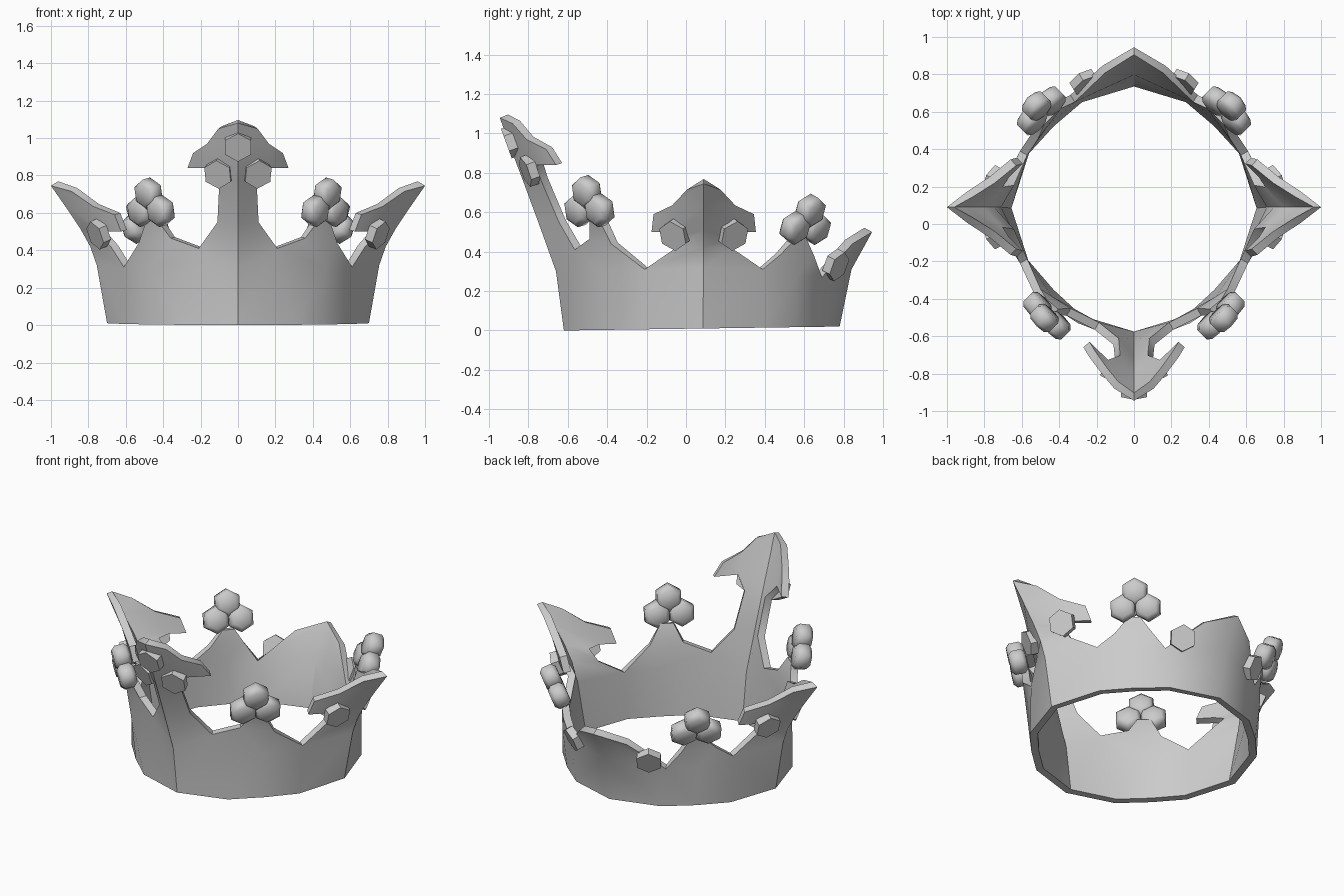
import bpy, bmesh, math
from mathutils import Vector

if "Cube" in bpy.data.objects:
    bpy.data.objects.remove(bpy.data.objects["Cube"])


def finish(name, bm, thickness=0, angle=40):
    """Turn a right-half bmesh into a mirrored, shaded object."""
    me = bpy.data.meshes.new(name)
    bm.to_mesh(me)
    bm.free()
    ob = bpy.data.objects.new(name, me)
    bpy.context.collection.objects.link(ob)
    m = ob.modifiers.new("mirror", 'MIRROR')
    m.use_clip = True
    if thickness:
        s = ob.modifiers.new("thickness", 'SOLIDIFY')
        s.thickness, s.offset = thickness, -1
    bpy.ops.object.select_all(action='DESELECT')
    ob.select_set(True)
    bpy.context.view_layer.objects.active = ob
    bpy.ops.object.convert(target='MESH')
    bpy.ops.object.shade_smooth_by_angle(angle=math.radians(angle))
    return ob


# ---- crown sheet: band, spires and points (right half) ----
bm = bmesh.new()


def V(*p):
    return bm.verts.new(p)


def face(*vs):
    bm.faces.new(vs)


# band: bottom and top edge, running front -> right -> back
base = [(0, -.62), (.30, -.53), (.46, -.385), (.60, -.23), (.70, .085),
        (.60, .40), (.46, .555), (.30, .69), (0, .78)]
B = [V(x, y, .02 * (y + .62) / 1.4) for x, y in base]
T = [V(*p) for p in [(0, -.66, .30), (.21, -.565, .41), (.47, -.42, .30),
                     (.61, -.21, .31), (.755, .09, .32), (.61, .39, .31),
                     (.49, .56, .27), (.34, .69, .27), (0, .84, .31)]]
for i in range(8):
    face(B[i], B[i + 1], T[i + 1], T[i])


def half_spire(c, valley, edge, flip=False):
    """Half of a winged spire: c = centre line, edge = outline upward."""
    e1, e2, e3, tip, u1, u2, u3 = [V(*p) for p in edge]
    c0, c1, c2, c3, c4 = c
    for f in [(c0, valley, e1, c1), (c1, e1, e2, c2), (c2, e2, e3, c3),
              (c3, e3, u2), (e3, tip, u1, u2), (c3, u2, u3, c4)]:
        face(*(f[::-1] if flip else f))


# tall front spire
C = [T[0]] + [V(0, y, z) for y, z in [(-.75, .55), (-.835, .78), (-.90, .95), (-.945, 1.08)]]
half_spire(C, T[1], [(.11, -.645, .55), (.10, -.735, .76), (.165, -.76, .84),
                     (.27, -.66, .84), (.24, -.71, .92), (.165, -.81, .97), (.105, -.88, 1.05)])

# side spire
C = [T[4]] + [V(x, .09, z) for x, z in [(.79, .42), (.84, .51), (.92, .63), (1, .745)]]
side = [(.68, -.05, .42), (.735, -.04, .475), (.70, -.10, .50), (.625, -.175, .50),
        (.66, -.165, .59), (.775, -.07, .635), (.89, .005, .715)]
half_spire(C, T[3], side, True)
half_spire(C, T[5], [(x, .18 - y, z) for x, y, z in side])

# points carrying the trefoils
for i, pts in [(1, [(.36, -.49, .465), (.53, -.38, .44), (.49, -.44, .56), (.43, -.49, .56)]),
               (5, [(.55, .48, .385), (.42, .65, .38), (.465, .61, .47), (.515, .56, .47)])]:
    a, b, n2, n1 = [V(*p) for p in pts]
    l, m, r = T[i:i + 3]
    face(l, m, a)
    face(m, r, b)
    face(m, b, a)
    face(a, b, n2, n1)

# low back peak
face(T[7], T[8], V(0, .945, .50), V(.17, .845, .44))
finish("crown_band", bm, .045)


# ---- hexagonal studs ----
def hexagon(bm, centre, normal, r, rings):
    """Six-sided stud; rings = (radius factor, offset along normal)."""
    q = Vector(normal).normalized().to_track_quat('Z', 'Y')
    loops = []
    for k, d in rings:
        loops.append([bm.verts.new(Vector(centre) + q @ Vector(
            (r * k * math.cos(math.radians(90 + 60 * j)),
             r * k * math.sin(math.radians(90 + 60 * j)), d))) for j in range(6)])
    for lo, hi in zip(loops, loops[1:]):
        for j in range(6):
            n = (j + 1) % 6
            bm.faces.new((lo[j], lo[n], hi[n], hi[j]))
    bm.faces.new(loops[0][::-1])
    bm.faces.new(loops[-1])


flat = [(1, -.03), (1, .018)]
studs = [("front_side_stud", (.105, -.80, .81), (.25, -.9, -.33)),
         ("side_stud_front", (.75, -.06, .485), (.8, -.45, -.35)),
         ("side_stud_rear", (.75, .24, .485), (.8, .45, -.35)),
         ("back_stud", (.27, .765, .33), (.5, .8, -.4))]
for name, c, n in studs:
    bm = bmesh.new()
    hexagon(bm, c, n, .08, flat)
    finish(name, bm)

# single stud on the centre of the front spire (sits on the mirror plane)
bm = bmesh.new()
hexagon(bm, (0, -.895, .955), (0, -.93, -.34), .08, flat)
ob = finish("front_centre_stud", bm)

# trefoils: three domed hexagons leaning outward
dome = [(.7, -.05), (1, -.028), (1, .028), (.7, .05)]
for name, c, n in [("front_trefoil", (.465, -.49, .61), (.7, -.7, -.2)),
                   ("rear_trefoil", (.495, .605, .52), (.7, .7, -.4))]:
    bm = bmesh.new()
    c = Vector(c)
    q = Vector(n).normalized().to_track_quat('Z', 'Y')
    for dx, dy in [(-.073, 0), (.073, 0), (0, .095)]:
        hexagon(bm, c + q @ Vector((dx, dy, 0)), n, .082, dome)
    finish(name, bm, angle=50)
